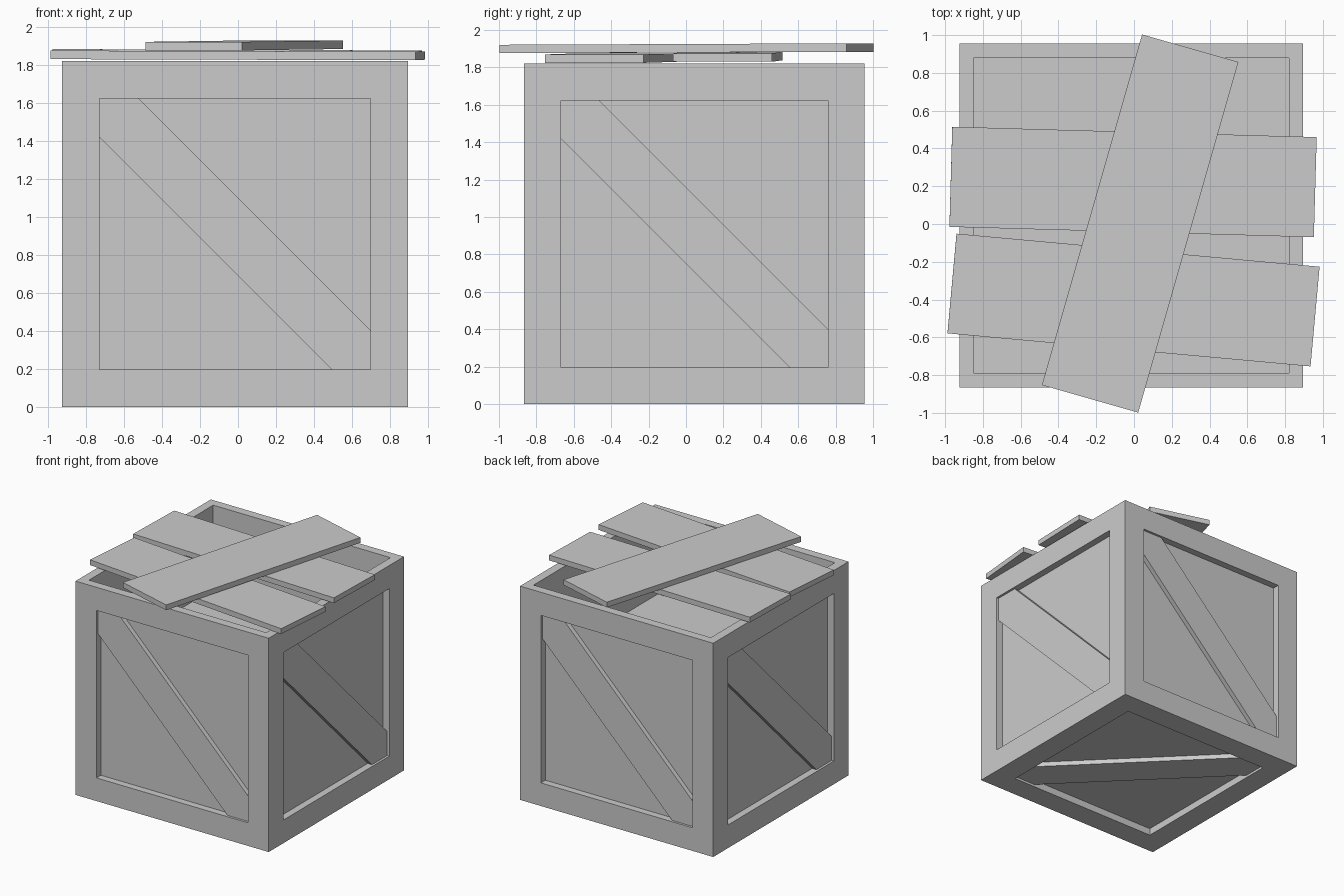
import bpy, bmesh
from math import radians, pi
from mathutils import Matrix, Vector

if "Cube" in bpy.data.objects:
    bpy.data.objects.remove(bpy.data.objects["Cube"])

S = 1.82                                  # crate side
H = S / 2
FRAME, RECESS = 0.197, 0.06               # frame width, panel depth
CENTRE = Vector((-0.015, 0.045, H))


def finish(bm, name):
    bmesh.ops.recalc_face_normals(bm, faces=bm.faces)
    mesh = bpy.data.meshes.new(name)
    bm.to_mesh(mesh)
    bm.free()
    obj = bpy.data.objects.new(name, mesh)
    bpy.context.collection.objects.link(obj)
    return obj


def sink(bm, face, border, depth):
    """Inset a face and push the inner part straight inwards."""
    n = face.normal.copy()
    bmesh.ops.inset_region(bm, faces=[face], thickness=border, use_even_offset=True)
    new = bmesh.ops.extrude_discrete_faces(bm, faces=[face])["faces"][0]
    bmesh.ops.translate(bm, verts=new.verts, vec=-n * depth)


# Crate body: framed recessed panels on five sides, open tray on top
bm = bmesh.new()
bmesh.ops.create_cube(bm, size=S)
bm.normal_update()
for f in list(bm.faces):
    if f.normal.z > 0.5:
        sink(bm, f, 0.075, 0.715)
    else:
        sink(bm, f, FRAME, RECESS)
finish(bm, "crate_body").location = CENTRE

# Diagonal braces, cut to fit the panel corners
h, c = H - FRAME, 0.205
outline = [(-h, h), (-h, h - c), (h - c, -h), (h, -h), (h, c - h), (c - h, h)]


def brace(name, rot):
    bm = bmesh.new()
    face = bm.faces.new([bm.verts.new((x, -H + 0.02, z)) for x, z in outline])
    new = bmesh.ops.extrude_face_region(bm, geom=[face])["geom"]
    bmesh.ops.translate(bm, vec=(0, RECESS - 0.018, 0),
                        verts=[g for g in new if isinstance(g, bmesh.types.BMVert)])
    bm.transform(rot)
    finish(bm, name).location = CENTRE


for i, side in enumerate(("front", "right", "back", "left")):
    brace(side + "_brace", Matrix.Rotation(i * pi / 2, 4, 'Z'))
brace("bottom_brace", Matrix.Rotation(pi / 2, 4, 'Z') @ Matrix.Rotation(pi / 2, 4, 'X'))

# Loose lid planks: name, centre, turn in degrees, slight tilt
for name, loc, turn, tilt in (
        ("rear_plank", (-0.005, 0.2225, 1.857), -1.63, 0.004),
        ("front_plank", (-0.0025, -0.4025, 1.85), -5.2, 0.003),
        ("cross_plank", (0.0325, 0.0025, 1.9025), 74.05, -0.004)):
    bm = bmesh.new()
    bmesh.ops.create_cube(bm, size=1)
    bmesh.ops.scale(bm, vec=(1.93, 0.53, 0.045), verts=bm.verts)
    plank = finish(bm, name)
    plank.location = loc
    plank.rotation_euler = (0, tilt, radians(turn))
